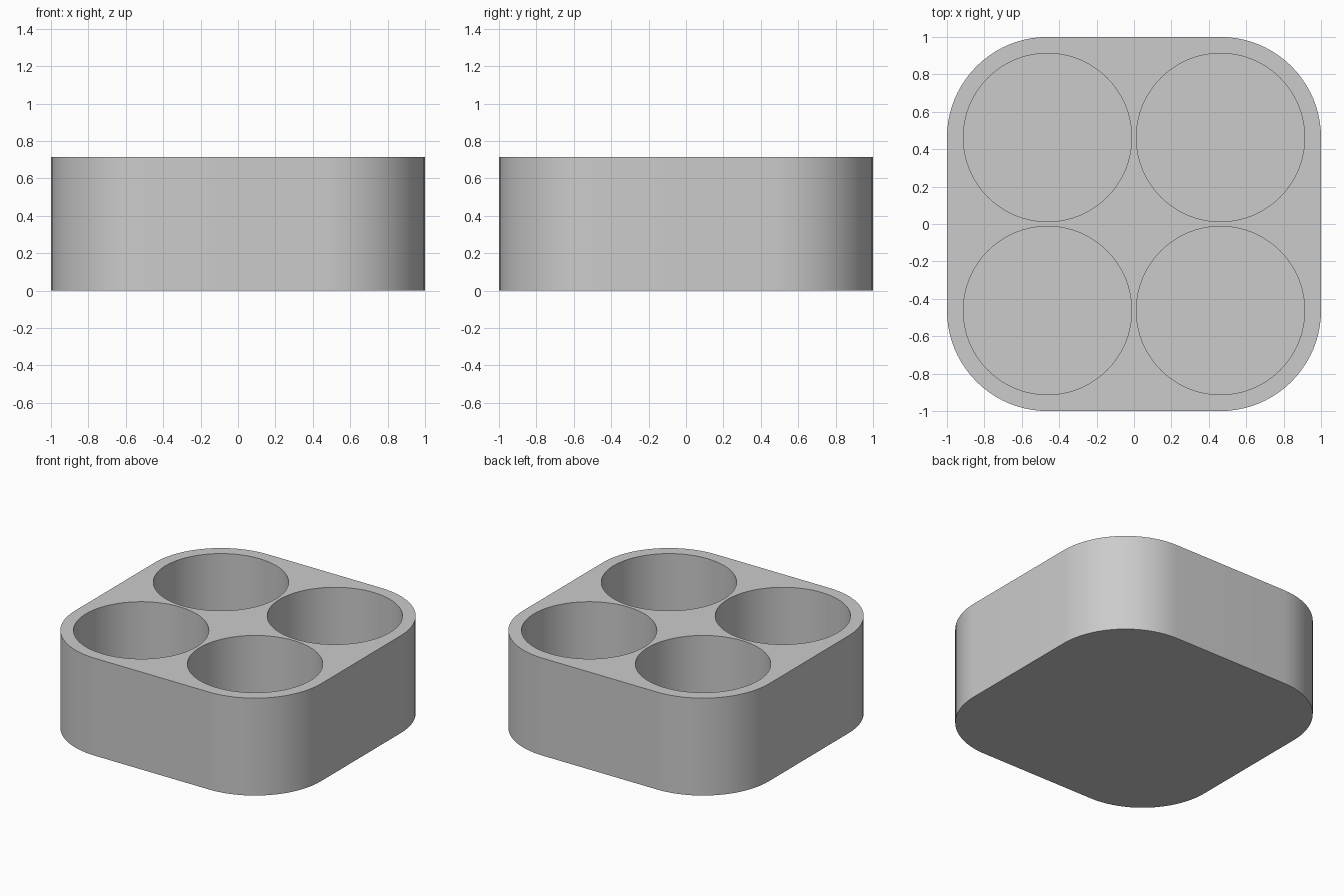
import bpy, bmesh
from math import cos, sin, pi, radians
from mathutils import Vector

cube = bpy.data.objects.get("Cube")
if cube:
    bpy.data.objects.remove(cube, do_unlink=True)

HEIGHT = 0.715
FLOOR = 0.09
CENTRE = 0.4625      # pocket and corner arc centre
POCKET_R = 0.45
CORNER_R = 1 - CENTRE

grey = bpy.data.materials.new("light grey")
grey.use_nodes = True
grey.diffuse_color = (0.6, 0.6, 0.6, 1)
grey.node_tree.nodes["Principled BSDF"].inputs["Base Color"].default_value = (0.6, 0.6, 0.6, 1)


def prism(name, outline, z0, z1):
    """Extrude a flat outline from z0 to z1."""
    bm = bmesh.new()
    face = bm.faces.new([bm.verts.new((x, y, z0)) for x, y in outline])
    out = bmesh.ops.extrude_face_region(bm, geom=[face])
    top = [v for v in out["geom"] if isinstance(v, bmesh.types.BMVert)]
    bmesh.ops.translate(bm, verts=top, vec=Vector((0, 0, z1 - z0)))
    bmesh.ops.recalc_face_normals(bm, faces=bm.faces)
    mesh = bpy.data.meshes.new(name)
    bm.to_mesh(mesh)
    bm.free()
    mesh.materials.append(grey)
    obj = bpy.data.objects.new(name, mesh)
    bpy.context.collection.objects.link(obj)
    return obj


def arc(cx, cy, r, start, sweep, steps):
    return [(cx + r * cos(start + sweep * i / steps),
             cy + r * sin(start + sweep * i / steps)) for i in range(steps + 1)]


corners = [(1, 1), (-1, 1), (-1, -1), (1, -1)]

# Rounded square block
outline = []
for i, (sx, sy) in enumerate(corners):
    outline += arc(sx * CENTRE, sy * CENTRE, CORNER_R, i * pi / 2, pi / 2, 20)
holder = prism("holder_block", outline, 0, HEIGHT)

# Four round pockets cut from the top
bpy.context.view_layer.objects.active = holder
holder.select_set(True)
for sx, sy in corners:
    circle = arc(sx * CENTRE, sy * CENTRE, POCKET_R, 0, 2 * pi, 80)[:-1]
    cutter = prism("pocket_cutter", circle, FLOOR, HEIGHT + 0.2)
    cutter.hide_render = True
    mod = holder.modifiers.new("pocket", "BOOLEAN")
    mod.operation = "DIFFERENCE"
    mod.solver = "EXACT"
    mod.object = cutter
    bpy.ops.object.modifier_apply(modifier=mod.name)
    bpy.data.objects.remove(cutter, do_unlink=True)

# Smooth curved walls, sharp rims
bpy.ops.object.shade_smooth_by_angle(angle=radians(30))
